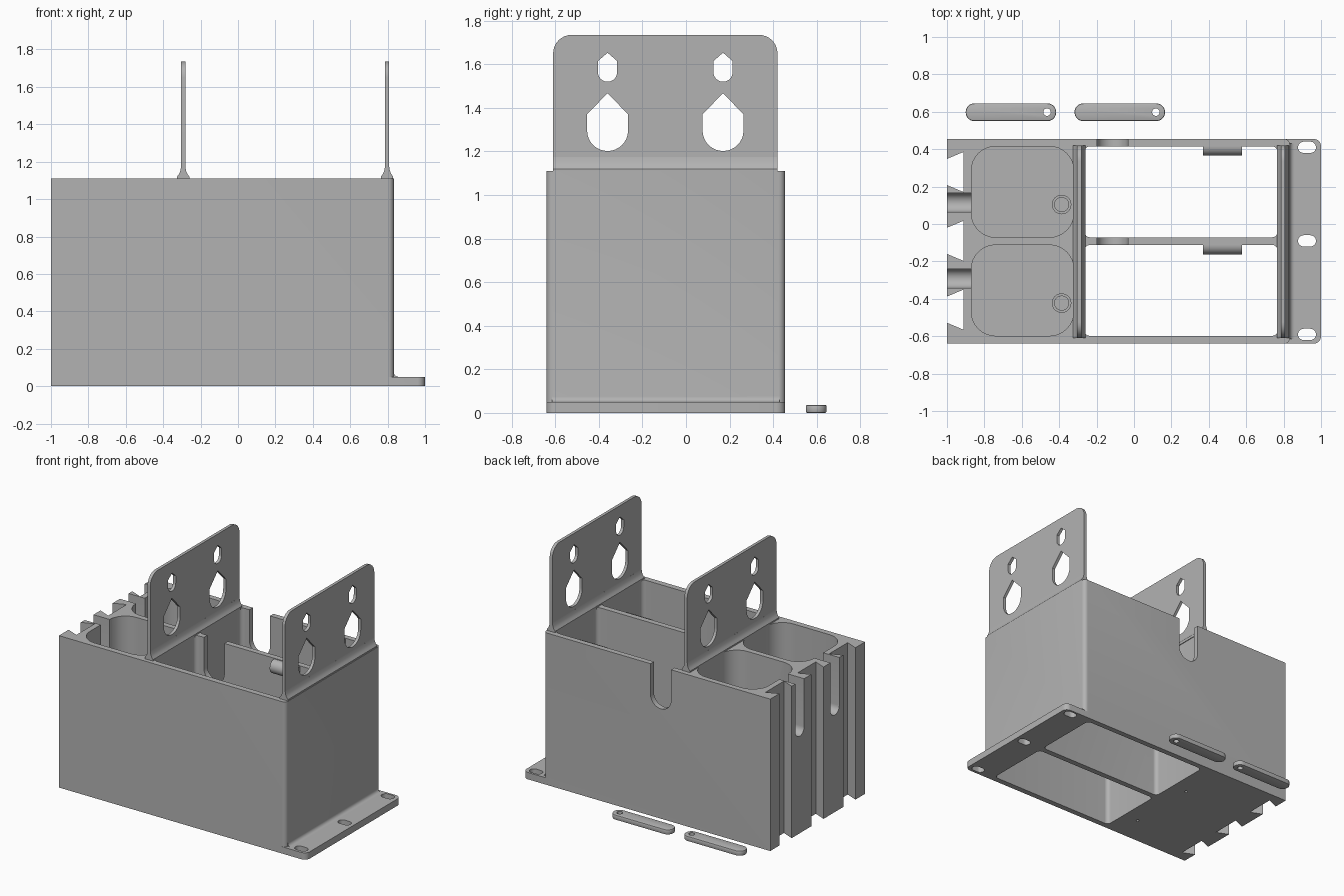
import bpy, bmesh, math
from mathutils import Vector

if "Cube" in bpy.data.objects:
    bpy.data.objects.remove(bpy.data.objects["Cube"])

GREY = bpy.data.materials.new("light grey plastic")
GREY.diffuse_color = (0.45, 0.45, 0.45, 1)
GREY.use_nodes = True
GREY.node_tree.nodes["Principled BSDF"].inputs["Base Color"].default_value = GREY.diffuse_color
Y_MID = (-0.355, 0.172)          # centres of the two bays


def arc(cx, cy, r, a0, a1, n=10):
    return [(cx + r * math.cos(math.radians(a0 + (a1 - a0) * i / n)),
             cy + r * math.sin(math.radians(a0 + (a1 - a0) * i / n))) for i in range(n + 1)]


def rounded(x0, x1, y0, y1, bl, br, tr, tl, n=8):
    """Rectangle outline with one radius per corner."""
    pts = []
    for cx, cy, r, sx, sy, a in ((x0, y0, bl, 1, 1, 180), (x1, y0, br, -1, 1, 270),
                                 (x1, y1, tr, -1, -1, 0), (x0, y1, tl, 1, -1, 90)):
        pts += arc(cx + sx * r, cy + sy * r, r, a, a + 90, n) if r else [(cx, cy)]
    return pts


def prism(name, pts, lo, hi, axis="z"):
    """Extrude a 2D outline along an axis."""
    place = {"z": lambda a, b, h: (a, b, h), "y": lambda a, b, h: (a, h, b),
             "x": lambda a, b, h: (h, a, b)}[axis]
    bm = bmesh.new()
    face = bm.faces.new([bm.verts.new(place(a, b, lo)) for a, b in pts])
    ext = bmesh.ops.extrude_face_region(bm, geom=[face])
    move = Vector(place(0, 0, hi - lo))
    bmesh.ops.translate(bm, vec=move, verts=[v for v in ext["geom"] if isinstance(v, bmesh.types.BMVert)])
    bmesh.ops.recalc_face_normals(bm, faces=bm.faces)
    mesh = bpy.data.meshes.new(name)
    bm.to_mesh(mesh)
    bm.free()
    mesh.materials.append(GREY)
    ob = bpy.data.objects.new(name, mesh)
    bpy.context.collection.objects.link(ob)
    return ob


def activate(ob):
    bpy.ops.object.select_all(action="DESELECT")
    ob.select_set(True)
    bpy.context.view_layer.objects.active = ob


def combine(ob, other, op="DIFFERENCE"):
    activate(ob)
    mod = ob.modifiers.new("bool", "BOOLEAN")
    mod.operation, mod.solver, mod.object = op, "EXACT", other
    bpy.ops.object.modifier_apply(modifier=mod.name)
    bpy.data.objects.remove(other)


def smooth(ob):
    activate(ob)
    bpy.ops.object.shade_smooth_by_angle(angle=math.radians(30))


# Housing block, with three dovetail grooves down its left end
outline = [(-1, -0.64)] + arc(0.803, -0.61, 0.03, -90, 0, 6) + arc(0.803, 0.425, 0.03, 0, 90, 6) + [(-1, 0.455)]
for c in (0.278, -0.09, -0.458):
    outline += [(-1, c + 0.07), (-0.912, c + 0.107), (-0.912, c - 0.107), (-1, c - 0.07)]
body = prism("housing", outline, 0, 1.11)

# Mounting flange with a fillet against the wall
combine(body, prism("flange", rounded(0.79, 1, -0.64, 0.455, 0, 0.04, 0.04, 0), 0, 0.05), "UNION")
fillet = [(0.80, 0.04), (0.858, 0.04)] + arc(0.858, 0.075, 0.025, 270, 180, 6) + [(0.80, 0.075)]
combine(body, prism("flange_fillet", fillet, -0.615, 0.43, "y"), "UNION")
for y in (-0.59, -0.09, 0.41):
    combine(body, prism("slot", rounded(0.877, 0.973, y - 0.03, y + 0.03, *[0.0299] * 4), -0.1, 0.2))

for y in Y_MID:
    # Open bay and floored pocket
    combine(body, prism("bay", rounded(-0.265, 0.768, y - 0.243, y + 0.243, *[0.03] * 4), -0.1, 1.3))
    combine(body, prism("pocket", rounded(-0.87, -0.322, y - 0.243, y + 0.243, *[0.13] * 4), 0.05, 1.3))
    # Small pilot hole under the pivot pin
    combine(body, prism("pilot", arc(-0.387, y - 0.068, 0.01, 0, 337.5, 15), -0.1, 0.04))
# Round-bottomed cable channels through the left end
for y in (0.115, -0.291):
    u = arc(y, 0.76, 0.051, 180, 360, 12) + [(y + 0.051, 1.3), (y - 0.051, 1.3)]
    combine(body, prism("channel", u, -1.1, -0.8, "x"))
# Round-bottomed notch in the back and middle walls
u = arc(-0.115, 0.885, 0.083, 180, 360, 16) + [(-0.032, 1.3), (-0.198, 1.3)]
combine(body, prism("notch", u, -0.2, 0.6, "y"))
smooth(body)

# Retaining ribs just below the rim
for i, y in enumerate((0.415, -0.113)):
    smooth(prism(f"retaining_rib_{i + 1}", arc(y, 1.055, 0.05, 90, 270, 16) + [(y + 0.01, 1.005), (y + 0.01, 1.105)],
                 0.37, 0.578, "x"))

# Pivot pins in the pockets, flared at the foot
for i, y in enumerate(Y_MID):
    for name, r, top in (("pivot_pin", 0.04, 0.14), ("pivot_pin_foot", 0.052, 0.065)):
        smooth(prism(f"{name}_{i + 1}", arc(-0.387, y - 0.068, r, 0, 348.75, 31), 0.045, top))


def keyhole(cy, r, bottom, shoulder, apex):
    return arc(cy, bottom + r, r, 180, 360, 16) + [(cy + r, shoulder), (cy, apex), (cy - r, shoulder)]


# Upright hanging plates with pointed keyholes and a flared foot
for i, x in enumerate((-0.293, 0.797)):
    plate = prism(f"hanging_plate_{i + 1}", rounded(-0.61, 0.42, 1.1, 1.735, 0, 0, 0.085, 0.085),
                  x - 0.011, x + 0.011, "x")
    for y in (-0.36, 0.17):
        combine(plate, prism("hole", keyhole(y, 0.094, 1.202, 1.37, 1.468), x - 0.1, x + 0.1, "x"))
        combine(plate, prism("hole", keyhole(y, 0.044, 1.52, 1.615, 1.653), x - 0.1, x + 0.1, "x"))
    half = [(0.033, 1.1), (0.033, 1.12), (0.022, 1.135), (0.015, 1.152), (0.0111, 1.175)]
    foot = [(x + a, z) for a, z in half] + [(x - a, z) for a, z in reversed(half)]
    combine(plate, prism("foot", foot, -0.61, 0.42, "y"), "UNION")
    smooth(plate)

# Two loose levers lying behind the housing
for i, x in enumerate((-0.9, -0.318)):
    lever = prism(f"lever_{i + 1}", rounded(x, x + 0.484, 0.55, 0.645, *[0.047] * 4), 0, 0.037)
    activate(lever)
    bev = lever.modifiers.new("bevel", "BEVEL")
    bev.width, bev.segments, bev.limit_method = 0.007, 2, "ANGLE"
    bpy.ops.object.modifier_apply(modifier=bev.name)
    combine(lever, prism("hole", arc(x + 0.435, 0.598, 0.02, 0, 345, 23), -0.1, 0.1))
    smooth(lever)
